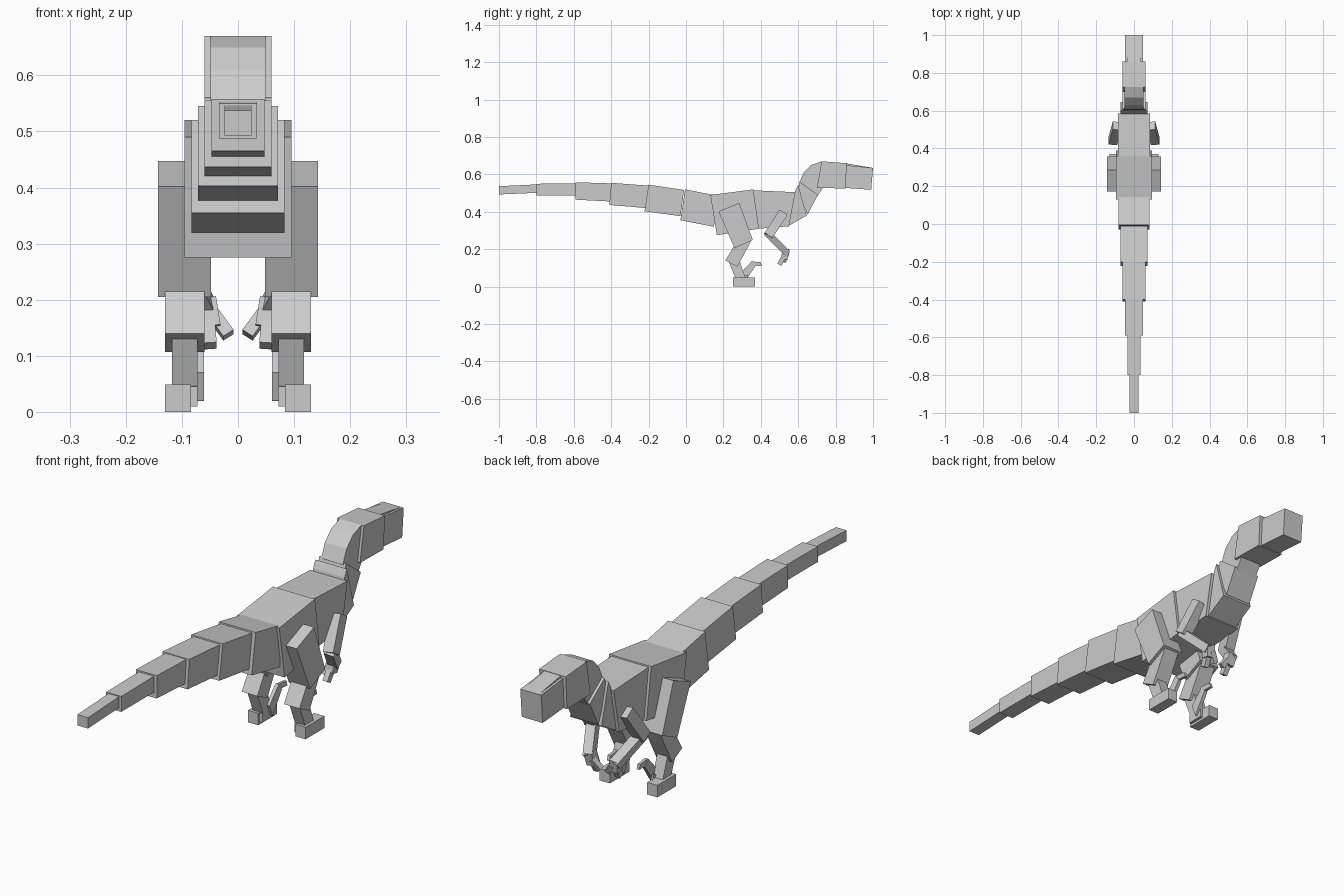
import bpy, bmesh
from mathutils import Vector, Matrix

if "Cube" in bpy.data.objects:
    bpy.data.objects.remove(bpy.data.objects["Cube"])


def finish(bm, name, mirror=False):
    bmesh.ops.recalc_face_normals(bm, faces=bm.faces)
    me = bpy.data.meshes.new(name)
    bm.to_mesh(me)
    bm.free()
    ob = bpy.data.objects.new(name, me)
    bpy.context.collection.objects.link(ob)
    if mirror:
        ob.modifiers.new("Mirror", 'MIRROR').use_axis = (True, False, False)
    return ob


def prism(name, x0, x1, profile, mirror=False):
    """Side profile of (y, z) points extruded from x0 to x1."""
    bm = bmesh.new()
    face = bm.faces.new([bm.verts.new((x0, y, z)) for y, z in profile])
    ext = bmesh.ops.extrude_face_region(bm, geom=[face])
    verts = [g for g in ext["geom"] if isinstance(g, bmesh.types.BMVert)]
    bmesh.ops.translate(bm, verts=verts, vec=(x1 - x0, 0, 0))
    return finish(bm, name, mirror)


def beam(name, a, b, width, depth):
    """Square bar from a to b, mirrored to the other side."""
    a, b = Vector(a), Vector(b)
    d = (b - a).normalized()
    u = (Vector((1, 0, 0)) - d * d.x).normalized()
    v = d.cross(u)
    rot = Matrix((u, v, d)).transposed().to_4x4()
    bm = bmesh.new()
    bmesh.ops.create_cube(bm, size=1, matrix=Matrix.Translation((a + b) / 2) @ rot
                          @ Matrix.Diagonal((width, depth, (b - a).length, 1)))
    return finish(bm, name, True)


# Centre body: name, half width, side profile
body = [
    ("tail_tip", .024, [(-1, .537), (-.79, .547), (-.79, .502), (-1, .493)]),
    ("tail_6", .034, [(-.80, .55), (-.585, .552), (-.585, .487), (-.80, .487)]),
    ("tail_5", .047, [(-.59, .558), (-.395, .552), (-.395, .455), (-.59, .465)]),
    ("tail_4", .06, [(-.40, .555), (-.20, .54), (-.21, .42), (-.41, .437)]),
    ("tail_3", .071, [(-.20, .545), (-.01, .517), (-.03, .377), (-.222, .403)]),
    ("tail_base", .083, [(-.005, .52), (.165, .487), (.15, .32), (-.03, .355)]),
    ("pelvis", .095, [(.13, .49), (.36, .52), (.39, .31), (.165, .275)]),
    ("chest", .084, [(.36, .515), (.585, .505), (.55, .323), (.39, .31)]),
    ("neck_base", .071, [(.585, .515), (.545, .323), (.645, .38), (.60, .545)]),
    ("neck_middle", .06, [(.595, .51), (.61, .56), (.705, .49), (.65, .385)]),
    ("neck_top", .049, [(.605, .555), (.63, .61), (.67, .65), (.725, .67),
                        (.74, .54), (.70, .48)]),
    ("head", .06, [(.725, .67), (.86, .66), (.852, .525), (.70, .528)]),
    ("snout", .047, [(.85, .65), (1, .635), (.99, .518), (.85, .528)]),
    ("nose_ridge", .037, [(.85, .66), (1, .635), (.99, .60), (.85, .60)]),
]
for name, hw, profile in body:
    prism(name, -hw, hw, profile)

# Legs
legs = [
    ("thigh", .048, .143, [(.173, .402), (.285, .447), (.357, .25), (.26, .205)]),
    ("shin", .06, .13, [(.26, .222), (.35, .25), (.325, .20), (.275, .107), (.21, .14)]),
    ("ankle", .072, .118, [(.23, .13), (.285, .14), (.325, .03), (.27, .03)]),
    ("foot", .084, .13, [(.25, 0), (.25, .049), (.37, .049), (.37, 0)]),
    ("inner_toe_base", .072, .085, [(.26, .01), (.26, .045), (.33, .065), (.33, .01)]),
    ("inner_toe", .061, .076, [(.29, .07), (.31, .02), (.37, .108), (.35, .135)]),
    ("toe_claw", .061, .073, [(.35, .135), (.40, .13), (.405, .11), (.36, .112)]),
]
for name, x0, x1, profile in legs:
    prism(name, x0, x1, profile, True)

# Arms and fingers
beam("upper_arm", (.09, .52, .395), (.112, .44, .272), .045, .05)
beam("forearm", (.112, .435, .285), (.058, .54, .18), .04, .035)
beam("hand", (.058, .535, .20), (.05, .525, .15), .038, .035)
beam("outer_finger", (.053, .525, .165), (.049, .50, .118), .022, .025)
beam("inner_finger", (.045, .54, .175), (.017, .525, .137), .022, .022)
